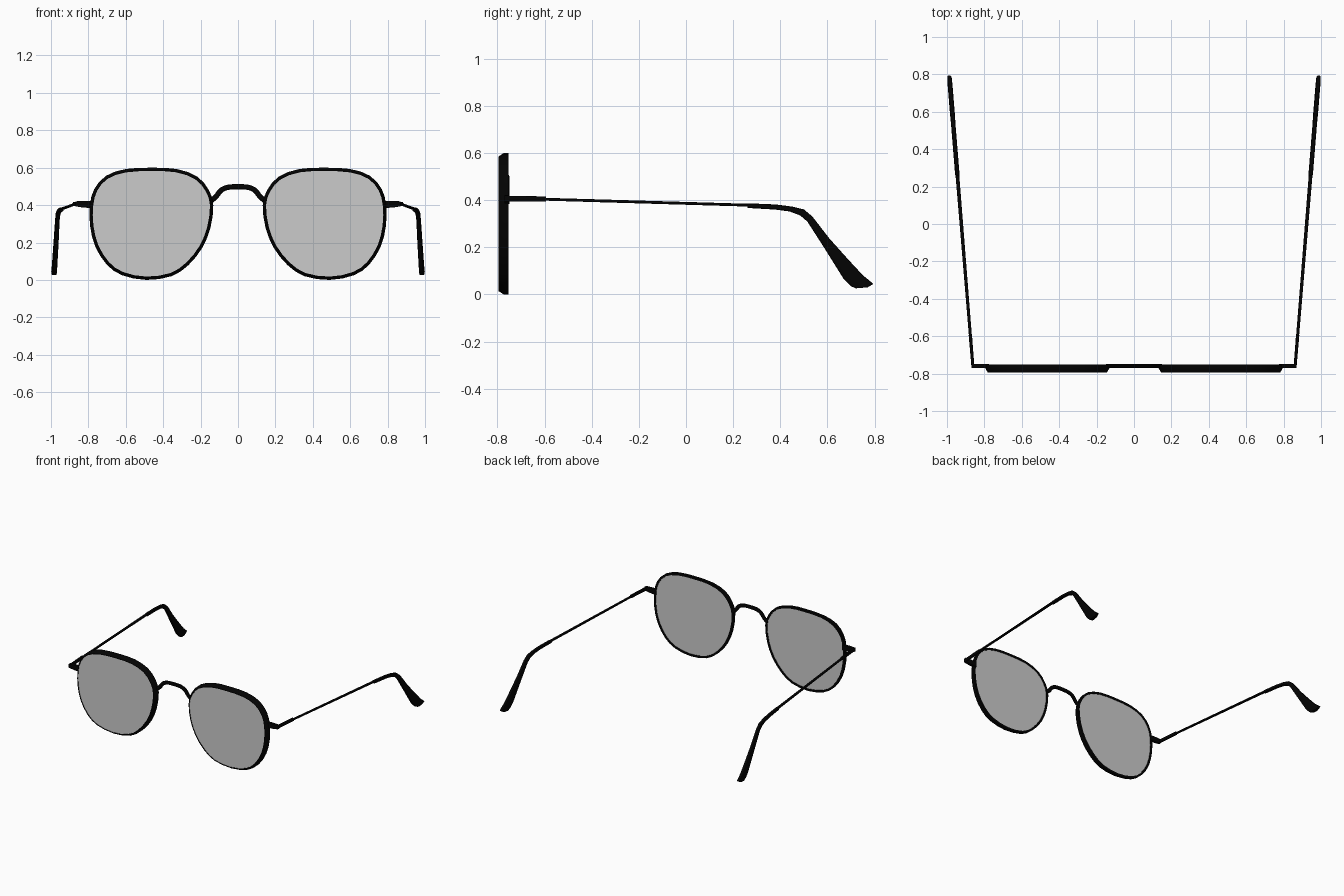
import bpy, bmesh, math
from mathutils import Vector

if "Cube" in bpy.data.objects:
    bpy.data.objects.remove(bpy.data.objects["Cube"])


def material(name, rgba):
    m = bpy.data.materials.new(name)
    m.diffuse_color = rgba
    m.use_nodes = True
    m.node_tree.nodes["Principled BSDF"].inputs["Base Color"].default_value = m.diffuse_color
    return m


BLACK = material("black_metal", (0.001, 0.001, 0.001, 1))
TINT = material("tinted_lens", (0.55, 0.55, 0.55, 1))


def loft(name, rings, mat, mirror=True, closed=False, caps=True):
    """Skin a list of equal-length point rings."""
    bm = bmesh.new()
    vs = [[bm.verts.new(p) for p in r] for r in rings]
    n = len(vs[0])
    pairs = list(zip(vs, vs[1:])) + ([(vs[-1], vs[0])] if closed else [])
    for a, b in pairs:
        for i in range(n):
            j = (i + 1) % n
            bm.faces.new((a[i], a[j], b[j], b[i]))
    if caps and not closed:
        bm.faces.new(vs[0])
        bm.faces.new(vs[-1])
    bmesh.ops.recalc_face_normals(bm, faces=bm.faces)
    me = bpy.data.meshes.new(name)
    bm.to_mesh(me)
    bm.free()
    ob = bpy.data.objects.new(name, me)
    bpy.context.collection.objects.link(ob)
    me.materials.append(mat)
    bpy.ops.object.select_all(action='DESELECT')
    ob.select_set(True)
    bpy.context.view_layer.objects.active = ob
    bpy.ops.object.shade_smooth_by_angle(angle=math.radians(35))
    if mirror:
        ob.modifiers.new("mirror", 'MIRROR')
    return ob


def smooth_path(pts, closed, steps=2):
    """Catmull-Rom refinement of a 2D path."""
    n, out = len(pts), []
    for i in range(n if closed else n - 1):
        idx = [i - 1, i, i + 1, i + 2]
        idx = [k % n if closed else min(max(k, 0), n - 1) for k in idx]
        a, b, c, d = (Vector(pts[k]) for k in idx)
        for s in range(steps):
            t = s / steps
            out.append(0.5 * (2 * b + (c - a) * t + (2 * a - 5 * b + 4 * c - d) * t * t
                              + (3 * b - a - 3 * c + d) * t ** 3))
    if not closed:
        out.append(Vector(pts[-1]))
    return out


# Lens outline (x, z), clockwise from the top
OUTLINE = smooth_path([
    (0.46, 0.6), (0.60, 0.593), (0.705, 0.557), (0.768, 0.487), (0.792, 0.40),
    (0.791, 0.29), (0.764, 0.18), (0.703, 0.083), (0.62, 0.025), (0.49, 0.0),
    (0.355, 0.02), (0.264, 0.08), (0.19, 0.173), (0.147, 0.28), (0.132, 0.4),
    (0.157, 0.483), (0.22, 0.554), (0.328, 0.593)], True)


def outline_ring(inset, y):
    n, ring = len(OUTLINE), []
    for i, p in enumerate(OUTLINE):
        t = (OUTLINE[(i + 1) % n] - OUTLINE[i - 1]).normalized()
        q = p + Vector((t.y, -t.x)) * inset
        ring.append((q.x, y, q.y))
    return ring


# Rims with a bevelled front edge
loft("rims", [outline_ring(0.014, -0.795), outline_ring(0.0, -0.773),
              outline_ring(0.0, -0.752), outline_ring(0.015, -0.752),
              outline_ring(0.018, -0.795)], BLACK, closed=True)

# Tinted lenses, nearly flush with the rim on both sides
loft("lenses", [outline_ring(0.016, -0.790), outline_ring(0.013, -0.756)], TINT)

# Arched nose bridge
half = [(0.0, 0.498), (0.055, 0.495), (0.092, 0.478), (0.118, 0.445), (0.146, 0.422)]
path = smooth_path([(-x, z) for x, z in half[:0:-1]] + half, False, 3)
rings = []
for i, p in enumerate(path):
    t = (path[min(i + 1, len(path) - 1)] - path[max(i - 1, 0)]).normalized()
    nrm = Vector((-t.y, t.x))
    ring = []
    for k in range(10):
        a = 2 * math.pi * k / 10
        q = p + nrm * 0.014 * math.cos(a)
        ring.append((q.x, -0.760 + 0.011 * math.sin(a), q.y))
    rings.append(ring)
loft("bridge", rings, BLACK, mirror=False)

# End pieces joining rims to temples
loft("end_pieces", [[(x, -0.769, lo), (x, -0.749, lo), (x, -0.749, hi), (x, -0.769, hi)]
                    for x, lo, hi in ((0.775, 0.384, 0.423), (0.83, 0.387, 0.423),
                                      (0.87, 0.394, 0.42))], BLACK)

# Temples: lower edge (y, z), upper edge (y, z), half thickness in x
SECTIONS = [
    (-0.76, 0.395, -0.76, 0.419, 0.008), (-0.595, 0.394, -0.595, 0.416, 0.009),
    (-0.594, 0.398, -0.594, 0.410, 0.008), (0.26, 0.373, 0.26, 0.385, 0.010),
    (0.261, 0.367, 0.261, 0.387, 0.012), (0.38, 0.360, 0.38, 0.382, 0.012),
    (0.44, 0.352, 0.45, 0.373, 0.012), (0.485, 0.335, 0.50, 0.361, 0.012),
    (0.515, 0.309, 0.536, 0.331, 0.012), (0.585, 0.20, 0.608, 0.238, 0.013),
    (0.635, 0.12, 0.685, 0.152, 0.013), (0.67, 0.064, 0.75, 0.082, 0.013),
    (0.70, 0.035, 0.795, 0.045, 0.013), (0.72, 0.026, 0.77, 0.03, 0.012)]


def squarish(v):
    return math.copysign(abs(v) ** 0.5, v) if abs(v) > 1e-6 else 0.0


rings = []
for yl, zl, yu, zu, w in SECTIONS:
    ring = []
    for k in range(12):
        a = 2 * math.pi * k / 12
        f = 0.5 + 0.5 * squarish(math.cos(a))
        y, z = yl + (yu - yl) * f, zl + (zu - zl) * f
        ring.append((0.862 + 0.081 * (y + 0.755) + w * squarish(math.sin(a)), y, z))
    rings.append(ring)
loft("temples", rings, BLACK)
